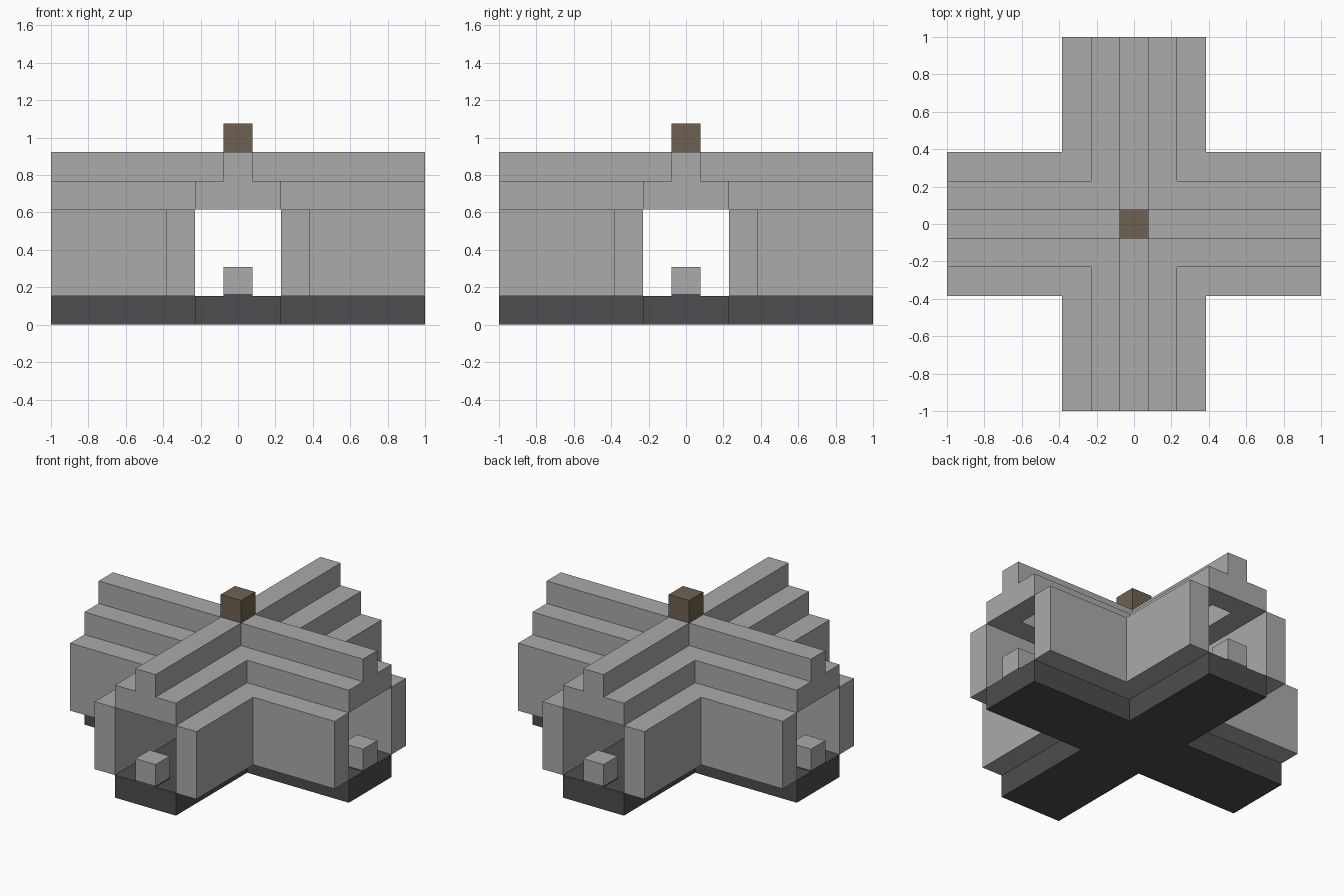
import bpy
import bmesh

default = bpy.data.objects.get("Cube")
if default:
    bpy.data.objects.remove(default, do_unlink=True)

U = 2 / 13      # one building block
END = 6.5       # half length of every wing, in blocks


def material(name, rgb):
    mat = bpy.data.materials.new(name)
    mat.use_nodes = True
    mat.diffuse_color = (*rgb, 1)
    mat.node_tree.nodes["Principled BSDF"].inputs["Base Color"].default_value = (*rgb, 1)
    return mat


STONE = material("light stone", (0.405, 0.405, 0.405))
DARK = material("dark stone", (0.074, 0.072, 0.08))
WOOD = material("brown wood", (0.158, 0.12, 0.082))


def prism(name, outline, z0, z1, mat):
    """Extrude a flat outline from z0 to z1; all sizes in blocks."""
    bm = bmesh.new()
    face = bm.faces.new([bm.verts.new((x * U, y * U, z0 * U)) for x, y in outline])
    grown = bmesh.ops.extrude_face_region(bm, geom=[face])["geom"]
    top = [v for v in grown if isinstance(v, bmesh.types.BMVert)]
    bmesh.ops.translate(bm, verts=top, vec=(0, 0, (z1 - z0) * U))
    bmesh.ops.recalc_face_normals(bm, faces=bm.faces)
    mesh = bpy.data.meshes.new(name)
    bm.to_mesh(mesh)
    bm.free()
    mesh.materials.append(mat)
    obj = bpy.data.objects.new(name, mesh)
    bpy.context.collection.objects.link(obj)
    return obj


def cross(w, end):
    """Plus-shaped outline with half width w and half length end."""
    quarter = [(end, -w), (end, w), (w, w)]
    points = []
    for _ in range(4):
        points += quarter
        quarter = [(-y, x) for x, y in quarter]
    return points


def square(cx, cy, half=0.5):
    return [(cx + i * half, cy + j * half) for i, j in ((-1, -1), (1, -1), (1, 1), (-1, 1))]


# Floor
prism("floor", cross(1.5, END), 0, 1, DARK)

# Angled walls between neighbouring wings
for side, sx in (("left", 1), ("right", -1)):
    for depth, sy in (("back", 1), ("front", -1)):
        corner = [(1.5, 1.5), (END, 1.5), (END, 2.5), (2.5, 2.5), (2.5, END), (1.5, END)]
        prism(f"{depth}_{side}_wall", [(x * sx, y * sy) for x, y in corner], 1, 4, STONE)

# Lower roof step with a slot along the inside of each wing
roof = prism("lower_roof", cross(1.5, END), 4, 5, STONE)
cutter = prism("roof_slot_cutter", cross(0.5, END - 1), 3.5, 5.5, STONE)
cutter.hide_render = True
cut = roof.modifiers.new("slot", "BOOLEAN")
cut.operation = "DIFFERENCE"
cut.solver = "EXACT"
cut.object = cutter
bpy.context.view_layer.objects.active = roof
bpy.ops.object.modifier_apply(modifier=cut.name)
bpy.data.objects.remove(cutter, do_unlink=True)

# Ridge and the chimney over the crossing
prism("roof_ridge", cross(0.5, END), 5, 6, STONE)
prism("chimney", square(0, 0), 6, 7, WOOD)

# Entrance blocks on thin dark sills at the end of each wing
for name, x, y in (("front", 0, -6), ("back", 0, 6), ("left", 6, 0), ("right", -6, 0)):
    prism(f"{name}_entrance_sill", square(x, y), 1, 1.06, DARK)
    prism(f"{name}_entrance_block", square(x, y), 1.06, 2, STONE)
